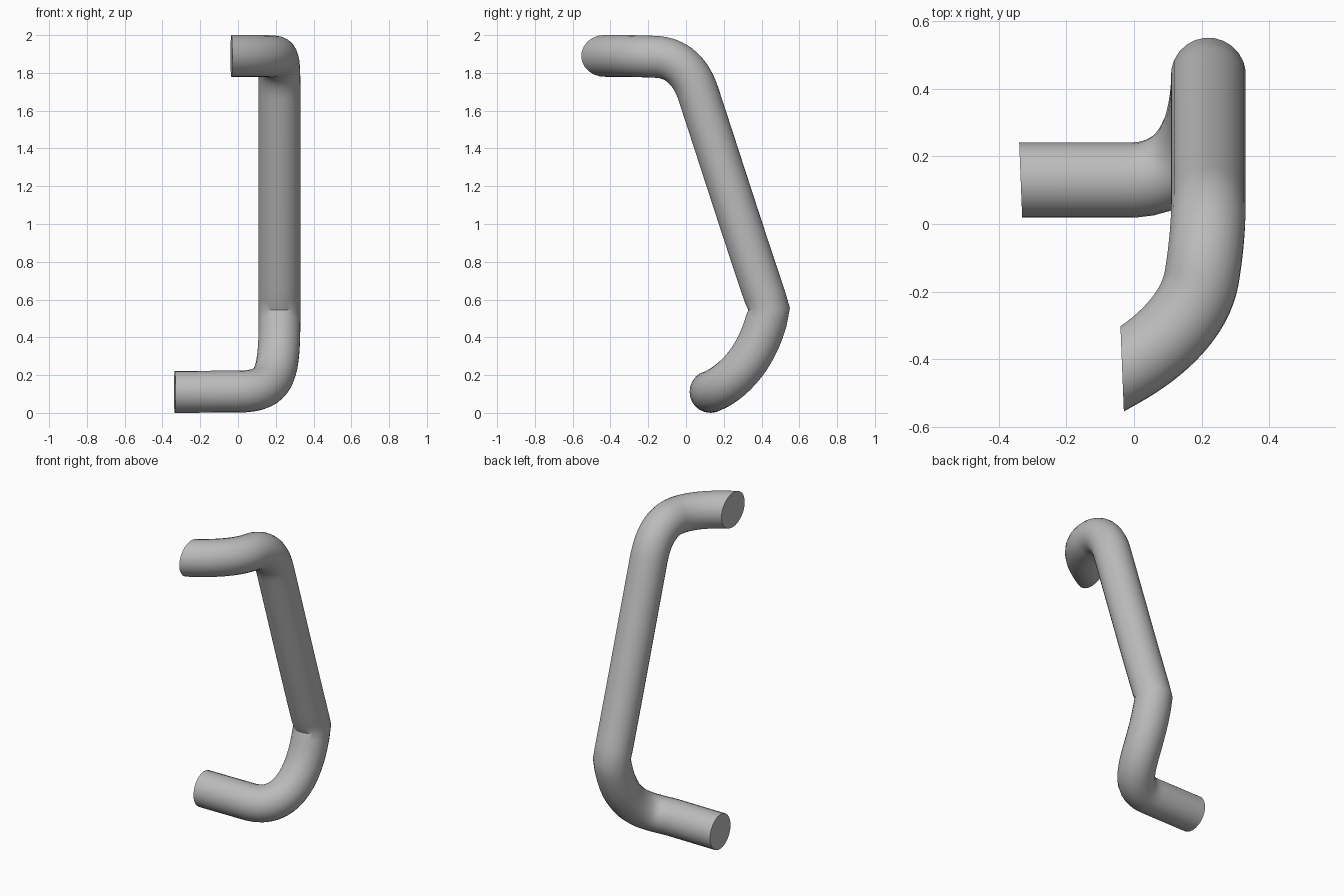
import bpy, bmesh, math
from mathutils import Vector

cube = bpy.data.objects.get("Cube")
if cube:
    bpy.data.objects.remove(cube, do_unlink=True)

RADIUS = 0.111

# Plain grey finish
grey = bpy.data.materials.new("satin_grey")
grey.use_nodes = True
color = (0.5, 0.5, 0.5, 1)
grey.diffuse_color = color
grey.node_tree.nodes["Principled BSDF"].inputs["Base Color"].default_value = color

# Centre line: (incoming handle, knot, outgoing handle); both ends overrun the cuts
knots = [
    ((-0.5, 0.13, 0.111), (-0.45, 0.13, 0.111), (-0.3, 0.13, 0.111)),
    ((-0.15, 0.13, 0.112), (0, 0.13, 0.113), (0.21, 0.14, 0.113)),
    ((0.22, 0.37, 0.2), (0.22, 0.44, 0.55), (0.22, 0.31, 0.93)),
    ((0.22, 0.19, 1.31), (0.22, 0.065, 1.69), (0.22, 0.025, 1.81)),
    ((0.218, -0.05, 1.88), (0.2, -0.16, 1.885), (0.18, -0.27, 1.89)),
    ((0.08, -0.365, 1.89), (-0.035, -0.43, 1.89), (-0.09, -0.461, 1.89)),
    ((-0.145, -0.492, 1.89), (-0.2, -0.523, 1.89), (-0.25, -0.55, 1.89)),
]
curve = bpy.data.curves.new("handle_path", "CURVE")
curve.dimensions = "3D"
curve.bevel_depth = RADIUS
curve.bevel_resolution = 10
curve.resolution_u = 16
spline = curve.splines.new("BEZIER")
spline.bezier_points.add(len(knots) - 1)
for point, (left, middle, right) in zip(spline.bezier_points, knots):
    point.handle_left_type = point.handle_right_type = "FREE"
    point.co, point.handle_left, point.handle_right = middle, left, right

# Turn the swept tube into a mesh
path = bpy.data.objects.new("handle_path", curve)
bpy.context.collection.objects.link(path)
graph = bpy.context.evaluated_depsgraph_get()
mesh = bpy.data.meshes.new_from_object(path.evaluated_get(graph))
bpy.data.objects.remove(path, do_unlink=True)

bm = bmesh.new()
bm.from_mesh(mesh)
bmesh.ops.remove_doubles(bm, verts=bm.verts, dist=0.0001)


def cut_end(centre, upper):
    """Trim one end flat against the mounting plane and cap it."""
    faces = [f for f in bm.faces if (f.calc_center_median().z > 1) == upper]
    edges = {e for f in faces for e in f.edges}
    verts = {v for f in faces for v in f.verts}
    result = bmesh.ops.bisect_plane(
        bm, geom=list(verts) + list(edges) + faces, plane_co=Vector(centre),
        plane_no=Vector((-1, -0.04, 0)), clear_outer=True)
    rim = [e for e in result["geom_cut"] if isinstance(e, bmesh.types.BMEdge)]
    bmesh.ops.contextual_create(bm, geom=rim)


cut_end((-0.335, 0.13, 0.111), False)
cut_end((-0.035, -0.43, 1.89), True)
bmesh.ops.recalc_face_normals(bm, faces=bm.faces)
bm.to_mesh(mesh)
bm.free()

# Bent pull handle
handle = bpy.data.objects.new("bent_handle", mesh)
bpy.context.collection.objects.link(handle)
mesh.materials.clear()
mesh.materials.append(grey)
bpy.ops.object.select_all(action="DESELECT")
handle.select_set(True)
bpy.context.view_layer.objects.active = handle
bpy.ops.object.shade_smooth_by_angle(angle=math.radians(35))
